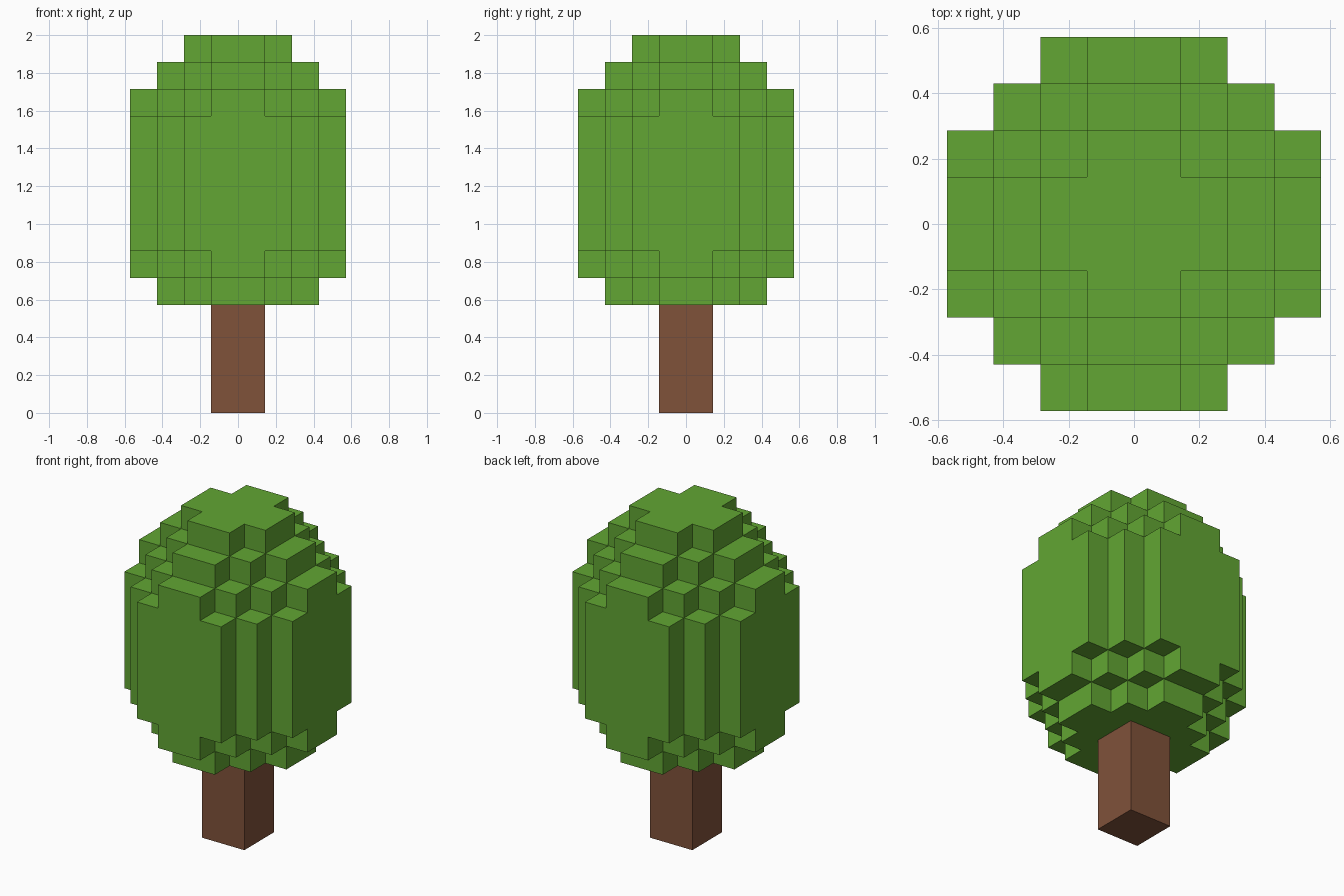
import bpy
import bmesh
import math
from mathutils import Vector

cube = bpy.data.objects.get("Cube")
if cube:
    bpy.data.objects.remove(cube, do_unlink=True)

U = 1 / 7  # edge of one block


def material(name, color):
    m = bpy.data.materials.new(name)
    m.use_nodes = True
    m.diffuse_color = color
    m.node_tree.nodes["Principled BSDF"].inputs["Base Color"].default_value = color
    return m


def block_shell(name, cells, mat):
    """Joined surface of a set of unit blocks, flat areas merged."""
    bm = bmesh.new()
    for cell in cells:
        centre = Vector(cell) + Vector((0.5, 0.5, 0.5))
        for axis in range(3):
            for sign in (-1, 1):
                neighbour = list(cell)
                neighbour[axis] += sign
                if tuple(neighbour) in cells:
                    continue
                corners = [(-.5, -.5), (.5, -.5), (.5, .5), (-.5, .5)][::sign]
                verts = []
                for a, b in corners:
                    p = centre.copy()
                    p[axis] += sign * 0.5
                    p[(axis + 1) % 3] += a
                    p[(axis + 2) % 3] += b
                    verts.append(bm.verts.new(p * U))
                bm.faces.new(verts)
    bmesh.ops.remove_doubles(bm, verts=bm.verts[:], dist=U * 0.01)
    bmesh.ops.dissolve_limit(bm, angle_limit=math.radians(1),
                             verts=bm.verts[:], edges=bm.edges[:])
    mesh = bpy.data.meshes.new(name)
    bm.to_mesh(mesh)
    bm.free()
    mesh.materials.append(mat)
    obj = bpy.data.objects.new(name, mesh)
    bpy.context.collection.objects.link(obj)
    return obj


leaf_green = material("leaf green", (0.122, 0.381, 0.033, 1))
bark_brown = material("bark brown", (0.216, 0.084, 0.042, 1))

# Trunk: two by two blocks, four high
block_shell("trunk", {(x, y, z) for x in (-1, 0) for y in (-1, 0)
                      for z in range(4)}, bark_brown)


# Canopy: stepped layers, each limited by the sum of block distances from the axis
def ring(i):
    return i + 1 if i >= 0 else -i


layer_limits = [4, 5] + [6] * 5 + [5, 4, 3]
canopy = {(x, y, 4 + k)
          for k, limit in enumerate(layer_limits)
          for x in range(-4, 4) for y in range(-4, 4)
          if ring(x) + ring(y) <= limit}
block_shell("canopy", canopy, leaf_green)
